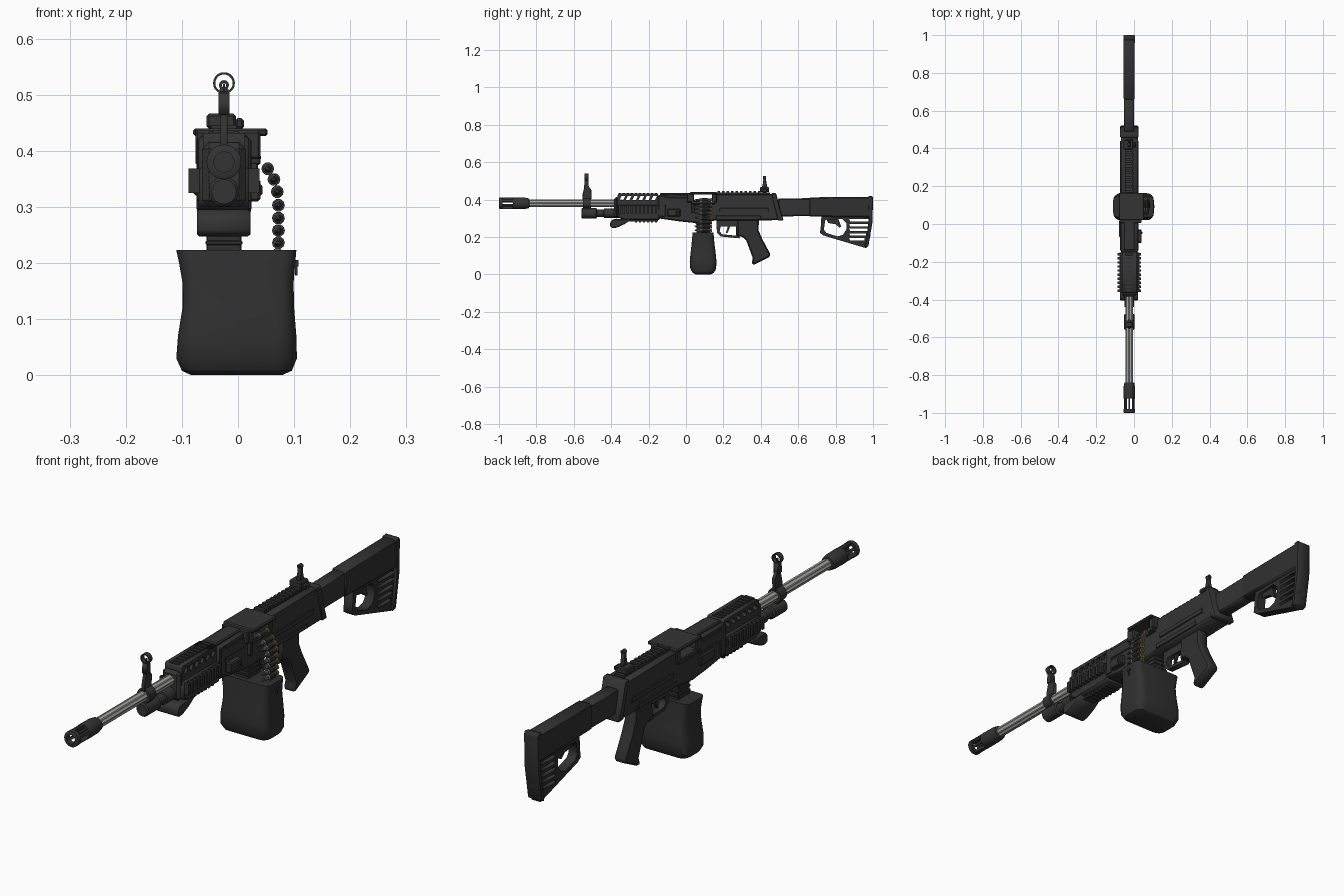
import bpy, bmesh, math
from mathutils import Matrix

CX = -0.025          # bore line


def mat(name, c):
    m = bpy.data.materials.new(name)
    m.diffuse_color = (*c, 1)
    return m


BODY = mat("dark_gunmetal", (0.034, 0.034, 0.034))
POLY = mat("black_polymer", (0.03, 0.03, 0.03))
STEEL = mat("bare_steel", (0.38, 0.38, 0.37))
LINK = mat("belt_steel", (0.06, 0.06, 0.06))
BRASS = mat("brass", (0.38, 0.30, 0.04))


def add(name, me, m, bevel=0, smooth=True):
    me.materials.append(m)
    if smooth:
        me.shade_smooth()
        me.set_sharp_from_angle(angle=math.radians(32))
    ob = bpy.data.objects.new(name, me)
    bpy.context.collection.objects.link(ob)
    if bevel:
        b = ob.modifiers.new("bevel", 'BEVEL')
        b.width, b.segments, b.limit_method = bevel, 1, 'ANGLE'
    return ob


def boxes(name, blocks, m=BODY, bevel=0):
    """One object from (x0, x1, y0, y1, z0, z1) blocks."""
    bm = bmesh.new()
    for x0, x1, y0, y1, z0, z1 in blocks:
        M = Matrix.Translation(((x0 + x1) / 2, (y0 + y1) / 2, (z0 + z1) / 2))
        bmesh.ops.create_cube(bm, size=1, matrix=M @ Matrix.Diagonal((x1 - x0, y1 - y0, z1 - z0, 1)))
    me = bpy.data.meshes.new(name)
    bm.to_mesh(me)
    return add(name, me, m, bevel, False)


def side(name, loops, x0, x1, m=BODY, bevel=0):
    """Side profile (y, z) with holes, extruded from x0 to x1."""
    cu = bpy.data.curves.new(name, 'CURVE')
    cu.dimensions, cu.fill_mode, cu.extrude = '2D', 'BOTH', (x1 - x0) / 2
    for pts in loops:
        s = cu.splines.new('POLY')
        s.points.add(len(pts) - 1)
        for p, (y, z) in zip(s.points, pts):
            p.co = (y, z, 0, 1)
        s.use_cyclic_u = True
    tmp = bpy.data.objects.new("tmp", cu)
    bpy.context.collection.objects.link(tmp)
    bpy.context.view_layer.update()
    me = bpy.data.meshes.new_from_object(tmp.evaluated_get(bpy.context.evaluated_depsgraph_get()))
    bpy.data.objects.remove(tmp)
    me.transform(Matrix(((0, 0, 1, (x0 + x1) / 2), (1, 0, 0, 0), (0, 1, 0, 0), (0, 0, 0, 1))))
    bm = bmesh.new()
    bm.from_mesh(me)
    bmesh.ops.remove_doubles(bm, verts=bm.verts, dist=1e-5)
    bmesh.ops.dissolve_limit(bm, angle_limit=0.01, verts=bm.verts, edges=bm.edges)
    bmesh.ops.recalc_face_normals(bm, faces=bm.faces)
    bm.to_mesh(me)
    return add(name, me, m, bevel, False)


def loft(name, rings, m, closed=False):
    bm = bmesh.new()
    vs = [[bm.verts.new(p) for p in r] for r in rings]
    n = len(vs[0])
    for a, b in zip(vs, vs[1:] + ([vs[0]] if closed else [])):
        for i in range(n):
            bm.faces.new((a[i], a[(i + 1) % n], b[(i + 1) % n], b[i]))
    if not closed:
        bm.faces.new(vs[0])
        bm.faces.new(vs[-1])
    bmesh.ops.recalc_face_normals(bm, faces=bm.faces)
    me = bpy.data.meshes.new(name)
    bm.to_mesh(me)
    return add(name, me, m)


def lathe(name, prof, x, z, m=BODY, n=20, closed=False, flute=1.0):
    """Revolve (y, r) points round an axis along y; flute < 1 cuts grooves."""
    f = [flute if i % 4 > 1 else 1 for i in range(n)]
    return loft(name, [[(x + r * f[i] * math.cos(math.tau * i / n), y, z + r * f[i] * math.sin(math.tau * i / n))
                        for i in range(n)] for y, r in prof], m, closed)


# Barrel and slotted flash hider
lathe("barrel", [(-0.86, .02), (-0.34, .02)], CX, .38, STEEL, 32, flute=.86)
lathe("muzzle_body", [(-.925, .03), (-.92, .031), (-.86, .03), (-.84, .026), (-.838, .02)], CX, .38)
lathe("muzzle_ring", [(-1, .026), (-.997, .031), (-.98, .031), (-.98, .018), (-1, .018)], CX, .38, closed=True)
for i in range(6):
    a = math.tau * i / 6 + math.pi / 6
    ob = boxes(f"muzzle_prong_{i}", [(.018, .03, -.985, -.92, -.005, .005)])
    ob.matrix_world = Matrix.Translation((CX, 0, .38)) @ Matrix.Rotation(a, 4, 'Y')

# Gas block and front sight
lathe("gas_cylinder", [(-.56, .022), (-.555, .027), (-.48, .027), (-.475, .02), (-.44, .02),
                       (-.438, .025), (-.36, .025)], CX, .327)
lathe("barrel_collar", [(-.55, .028), (-.51, .028)], CX, .38)
side("gas_block", [[(-.55, .31), (-.55, .40), (-.51, .40), (-.505, .31)]], CX - .012, CX + .012, BODY, .003)
side("front_sight_post", [[(-.555, .39), (-.553, .43), (-.545, .46), (-.542, .503), (-.522, .503),
                           (-.52, .47), (-.505, .45), (-.507, .39)]], CX - .0065, CX + .0065, BODY, .002)
side("front_sight_head", [[(-.545, .464), (-.542, .503), (-.522, .503), (-.52, .464)]], CX - .01, CX + .01)
lathe("front_sight_ring", [(-.542, .0195), (-.522, .0195), (-.522, .0155), (-.542, .0155)], CX, .5205, closed=True)
boxes("front_sight_pin", [(CX - .002, CX + .002, -.535, -.529, .5, .52)])

# Handguard with through slots and ribbed side rails
slots = [[(y, .399), (y + .02, .399), (y + .03, .42), (y + .01, .42)] for y in [-.355 + .034 * i for i in range(6)]]
side("handguard_top", [[(-.365, .36), (-.365, .425), (-.36, .432), (-.15, .432), (-.14, .36)]] + slots,
     -.062, .012, BODY)
side("handguard_lower", [[(-.365, .305), (-.365, .372), (-.14, .372), (-.14, .29), (-.33, .29)]], -.07, .02, BODY, .006)
ys = [-.36 + .0215 * i for i in range(10)]
boxes("side_rails", [(-.078, .028, -.36, -.15, .335, .358)] + [(-.088, .038, y, y + .012, .325, .368) for y in ys], BODY)
boxes("lower_rail", [(-.05, 0, -.36, -.15, .283, .295)] + [(-.055, .004, y, y + .012, .278, .288) for y in ys[4:]], BODY)
boxes("top_rail", [(-.045, -.007, y, y + .012, .43, .436) for y in ys], BODY)
boxes("handguard_front_cap", [(-.064, .014, -.385, -.36, .30, .415)], BODY, .012)

# Folded under-barrel mount
side("bipod_mount", [[(-.405, .28), (-.405, .255), (-.39, .247), (-.37, .25), (-.33, .268), (-.29, .295),
                      (-.39, .295)]], -.073, .022, BODY, .004)

# Receiver
side("receiver", [[(-.15, .30), (-.15, .425), (.03, .428), (.045, .392), (.135, .392), (.15, .43), (.478, .43),
                   (.498, .35), (.515, .29), (.15, .287), (.05, .275), (-.04, .284)]], -.07, .02, BODY, .006)
side("receiver_rear_flange", [[(.455, .434), (.482, .434), (.503, .35), (.522, .288), (.49, .288), (.475, .35)]],
     -.073, .023, BODY, .004)
boxes("receiver_side_ribs", [(-.074, .024, .18, .44, .335, .355), (-.074, .024, -.12, .02, .37, .41)], BODY, .002)
boxes("receiver_side_panels", [(-.074, .024, .16, .40, .295, .315), (-.074, .024, -.14, -.11, .31, .42)], BODY, .002)
boxes("charging_handle", [(0, .04, -.10, -.03, .31, .35), (.02, .044, -.055, -.04, .32, .34)], BODY, .004)
boxes("ejection_cover", [(-.079, -.06, -.07, .02, .32, .36)], BODY, .004)

# Feed cover and tray
boxes("feed_cover", [(-.08, .053, .02, .165, .426, .44)], BODY, .004)
boxes("feed_cover_hinges", [(-.076, .04, .005, .043, .385, .436), (-.076, .04, .138, .165, .385, .436)], BODY, .004)
boxes("feed_tray", [(-.076, .04, .03, .155, .375, .393), (.015, .036, .03, .045, .33, .38)], BODY, .003)
boxes("front_cover", [(-.055, .005, -.14, .02, .42, .435)], BODY, .004)

# Receiver top rail and rear sight
boxes("receiver_rail", [(-.046, -.006, .165, .45, .428, .438)] +
      [(-.048, -.002, .168 + .024 * i, .181 + .024 * i, .436, .446) for i in range(11)], BODY)
boxes("rear_sight_base", [(-.056, -.004, .395, .445, .44, .466)], BODY, .004)
boxes("rear_sight_knob", [(-.006, .011, .405, .435, .438, .458)], BODY, .005)
side("rear_sight_post", [[(.405, .46), (.412, .49), (.414, .512), (.428, .512), (.43, .49), (.437, .46)]],
     CX - .008, CX + .008, BODY, .002)
lathe("rear_sight_ring", [(.413, .009), (.429, .009), (.429, .004), (.413, .004)], CX, .517, closed=True, n=12)

# Stock
side("stock_tube", [[(.49, .31), (.49, .405), (.67, .408), (.67, .312)]], -.052, 0, BODY, .006)
cuts = [[(.878, z), (e, z), (e, z + .013), (.872, z + .013)]
        for z, e in [(.282, .975), (.257, .973), (.232, .97), (.207, .963), (.182, .955)]]
thumb = [(.745, .292), (.835, .297), (.858, .275), (.857, .24), (.84, .212), (.81, .203), (.75, .222), (.737, .24)]
side("stock_frame", [[(.725, .33), (.72, .25), (.716, .222), (.735, .208), (.94, .147), (.965, .14), (.985, .20),
                      (.99, .33)], thumb] + cuts, -.045, -.007, POLY)
side("stock_top", [[(.658, .31), (.658, .412), (.985, .415), (.99, .305)]], -.055, .003, POLY, .006)
side("butt_plate", [[(.972, .417), (.994, .42), (1.0, .41), (.997, .28), (.975, .15), (.955, .142), (.972, .23),
                     (.977, .3)]], -.056, .004, POLY, .003)
side("stock_latch", [[(.75, .295), (.76, .275), (.80, .268), (.82, .25), (.83, .255), (.815, .295)]],
     -.034, -.018, POLY)

# Grip, trigger and guard
side("pistol_grip", [[(.275, .295), (.39, .295), (.388, .235), (.41, .185), (.453, .105), (.445, .093), (.36, .05),
                      (.35, .06), (.358, .085), (.322, .182), (.305, .2), (.272, .205)]], -.05, -.002, POLY, .008)
side("trigger_guard", [[(.162, .295), (.165, .225), (.185, .203), (.285, .193), (.29, .295)],
                       [(.185, .255), (.18, .23), (.192, .215), (.268, .207), (.268, .255)]], -.039, -.013)
side("trigger", [[(.215, .29), (.222, .25), (.213, .222), (.222, .22), (.234, .25), (.235, .29)]], -.031, -.021)


# Soft ammunition bag with feed neck
def rounded(z, x0, x1, y0, y1, r):
    pts = []
    for k, (x, y) in enumerate([(x1 - r, y1 - r), (x0 + r, y1 - r), (x0 + r, y0 + r), (x1 - r, y0 + r)]):
        pts += [(x + r * math.cos(a), y + r * math.sin(a), z)
                for a in [math.pi / 2 * (k + j / 4) for j in range(5)]]
    return pts


loft("ammo_bag", [rounded(*r) for r in [
    (0, -.083, .078, .052, .132, .02), (.008, -.1, .096, .036, .148, .03), (.03, -.11, .105, .023, .161, .035),
    (.07, -.107, .104, .02, .163, .035), (.12, -.099, .1, .025, .158, .03), (.165, -.099, .099, .03, .152, .028),
    (.2, -.105, .102, .033, .149, .025), (.223, -.11, .104, .036, .147, .022)]], POLY)
boxes("bag_buckle", [(.098, .108, .085, .1, .194, .205), (.102, .106, .09, .095, .178, .195)], POLY)
boxes("feed_neck", [(-.056, .006, .055, .13, .215, .29)] +
      [(-.058, .008, .052, .133, z, z + .008) for z in (.232, .25, .268)], POLY, .002)

# Cartridge belt: dark rounds, pale link bands and thin brass rims
path = [(-.02, .398), (.005, .398), (.03, .388), (.053, .368), (.064, .349), (.07, .327), (.072, .303), (.072, .28),
        (.072, .258), (.072, .236), (.07, .215)]
for i, (x, z) in enumerate(path):
    lathe(f"cartridge_{i}", [(.045, .002), (.055, .005), (.07, .0065), (.075, .009), (.13, .0095)], x, z, LINK, 10)
    lathe(f"cartridge_rim_{i}", [(.13, .007), (.133, .007), (.133, .0105), (.138, .0105)], x, z, BRASS, 10)
    lathe(f"cartridge_primer_{i}", [(.137, .0075), (.14, .0075)], x, z, LINK, 10)
    lathe(f"belt_link_{i}", [(.085, .0115), (.115, .0115)], x, z, BODY, 10)
    lathe(f"belt_band_{i}", [(.078, .0105), (.083, .0105)], x, z, STEEL, 10)
